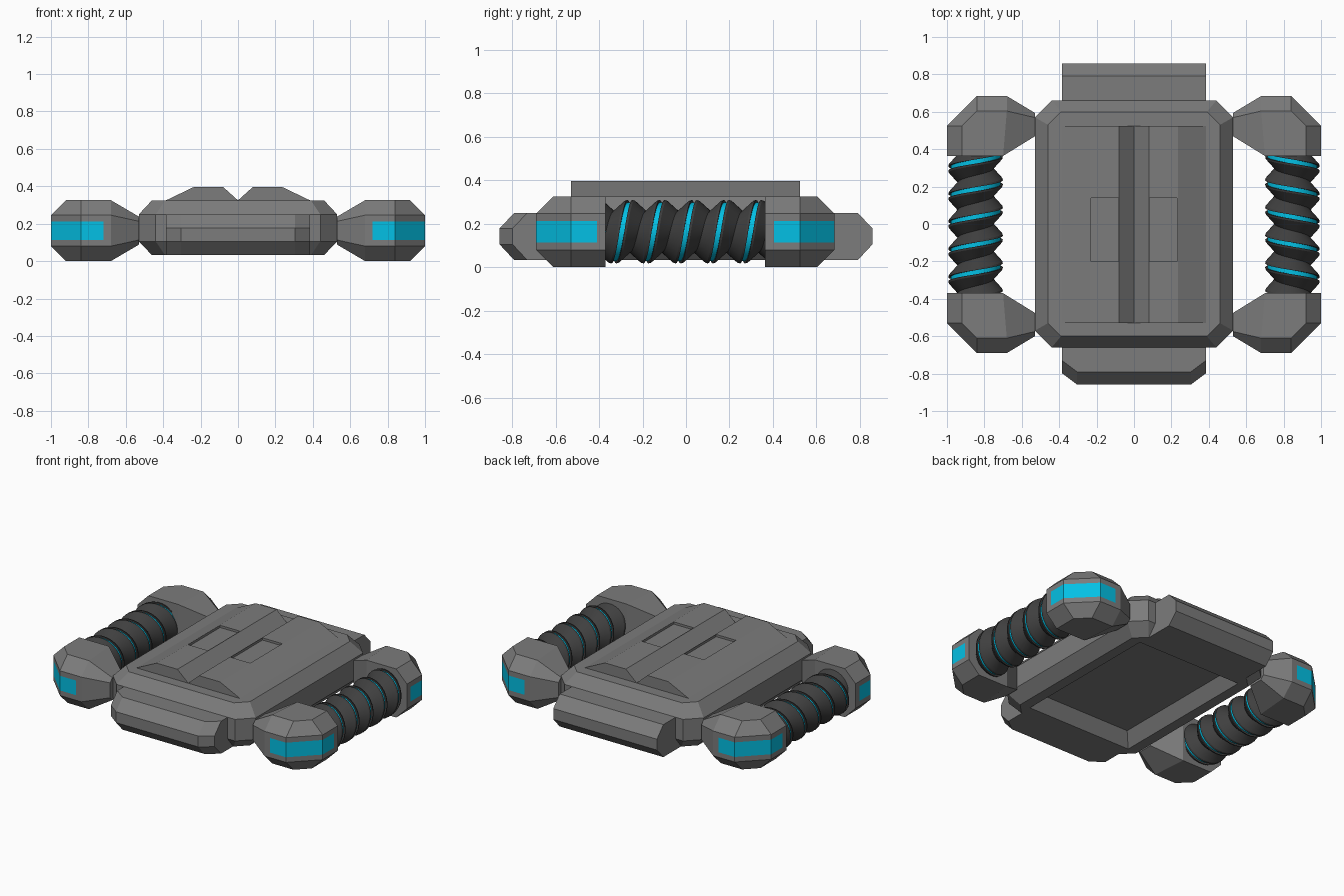
import bpy, bmesh, math

cube = bpy.data.objects.get("Cube")
if cube:
    bpy.data.objects.remove(cube, do_unlink=True)


def material(name, rgb):
    m = bpy.data.materials.new(name)
    m.use_nodes = True
    m.diffuse_color = (*rgb, 1)
    m.node_tree.nodes["Principled BSDF"].inputs["Base Color"].default_value = (*rgb, 1)
    return m


grey = material("steel grey", (0.2, 0.2, 0.2))
dark = material("dark rubber", (0.05, 0.05, 0.05))
cyan = material("glowing cyan", (0.001, 0.53, 0.78))


def finish(name, bm, *mats):
    bmesh.ops.remove_doubles(bm, verts=bm.verts, dist=0.0005)
    bmesh.ops.recalc_face_normals(bm, faces=bm.faces)
    mesh = bpy.data.meshes.new(name)
    bm.to_mesh(mesh)
    bm.free()
    for m in mats:
        mesh.materials.append(m)
    ob = bpy.data.objects.new(name, mesh)
    bpy.context.collection.objects.link(ob)
    return ob


def loft(name, rings, sx=1, sy=1, stripe=((), 0)):
    """Skin closed rings of points, cap both ends, paint one strip of faces cyan."""
    bm = bmesh.new()
    rows = [[bm.verts.new((x * sx, y * sy, z)) for x, y, z in r] for r in rings]
    n = len(rows[0])
    for k, (a, b) in enumerate(zip(rows, rows[1:])):
        for i in range(n):
            j = (i + 1) % n
            face = bm.faces.new((a[i], a[j], b[j], b[i]))
            face.material_index = int(k in stripe[0] and i == stripe[1])
    bm.faces.new(rows[0])
    bm.faces.new(rows[-1])
    return finish(name, bm, grey, cyan)


def octagon(hx, hy, c, z):
    quarter = [(hx, hy - c), (hx - c, hy)]
    pts = quarter + [(-x, y) for x, y in quarter[::-1]]
    pts += [(-x, -y) for x, y in pts]
    return [(x, y, z) for x, y in pts]


# Main body, with a sunken tray in the underside
loft("body", [
    octagon(0.34, 0.47, 0, 0.12),
    octagon(0.39, 0.52, 0, 0.032),
    octagon(0.46, 0.6, 0.07, 0.032),
    octagon(0.53, 0.66, 0.09, 0.105),
    octagon(0.53, 0.66, 0.09, 0.25),
    octagon(0.46, 0.6, 0.07, 0.325),
])

# End blocks: the front one has clipped corners
levels = [(0.032, 0.79), (0.105, 0.858), (0.178, 0.858), (0.25, 0.79)]
front_rings, back_rings = [], []
for z, y in levels:
    front_rings.append([(-0.385, -0.55, z), (-0.385, 0.06 - y, z), (-0.305, -y, z),
                        (0.305, -y, z), (0.385, 0.06 - y, z), (0.385, -0.55, z)])
    back_rings.append([(-0.385, 0.55, z), (-0.385, y, z), (0.385, y, z), (0.385, 0.55, z)])
loft("front_block", front_rings)
loft("back_block", back_rings)

# Raised top ridges either side of a V groove, each with a shallow panel recess
for side, sx in (("left", 1), ("right", -1)):
    section = [(0, 0.315), (0, 0.325), (0.08, 0.397), (0.235, 0.397), (0.385, 0.325), (0.385, 0.315)]
    ridge = loft(side + "_top_ridge",
                 [[(x, y, z) for x, z in section] for y in (-0.528, 0.524)], sx)
    cutter = loft(side + "_panel_cutter",
                  [[(0.084, -0.2, z), (0.231, -0.2, z), (0.231, 0.14, z), (0.084, 0.14, z)]
                   for z in (0.382, 0.45)], sx)
    cutter.hide_render = True
    cutter.hide_viewport = True
    cut = ridge.modifiers.new("panel recess", "BOOLEAN")
    cut.operation = "DIFFERENCE"
    cut.solver = "EXACT"
    cut.object = cutter

# Elbows: outer, chamfer and inner edges at each station round the bend,
# with a light strip along the middle of the outer faces
MID = 0.163
outer = [(1, 0.37), (1, 0.41), (1, 0.53), (0.84, 0.69), (0.72, 0.69), (0.68, 0.69), (0.53, 0.6)]
chamfer = [(0.92, 0.37), (0.92, 0.41), (0.92, 0.53), (0.84, 0.61),
           (0.72, 0.61), (0.68, 0.61), (0.53, 0.575)]
elbow = []
for o, c in zip(outer, chamfer):
    neck = o == outer[-1]
    inner = (0.53, 0.475) if neck else (0.7, 0.37)
    tall, side, strip = (0.075, 0.05, 0.03) if neck else (MID, 0.083, 0.049)
    upper = [(*o, strip), (*o, side), (*c, tall), (*inner, tall)]
    lower = [(x, y, -h) for x, y, h in reversed(upper)]
    elbow.append([(x, y, MID + h) for x, y, h in upper + lower])

for side, sx in (("left", 1), ("right", -1)):
    for end, sy in (("front", -1), ("back", 1)):
        ob = loft(f"{end}_{side}_elbow", elbow, sx, sy, stripe=((1, 2, 3), 7))
        ob.location.y = -0.006 if sy > 0 else 0


# Screw-threaded arm with a cyan line sunk in a groove along the thick crest
def screw(name, sx):
    pitch, steps, turns = 0.148, 28, 6
    half = [(pitch / 2, 0.095), (0.022, 0.143), (0.011, 0.146), (0.011, 0.134)]
    profile = [(-y, r) for y, r in half] + half[::-1]
    bm = bmesh.new()
    rows = []
    for k in range(steps * turns + 1):
        t = k / steps - 1
        a = 2 * math.pi * t
        y = -0.295 + pitch * t
        rows.append([bm.verts.new((sx * (0.847 + r * math.cos(a)), y + dy,
                                   MID + r * math.sin(a))) for dy, r in profile])
    for p, q in zip(rows, rows[1:]):
        for i in range(len(profile) - 1):
            f = bm.faces.new((p[i], p[i + 1], q[i + 1], q[i]))
            f.material_index = int(i == 3)
    ob = finish(name, bm, dark, cyan)
    bpy.ops.object.select_all(action="DESELECT")
    ob.select_set(True)
    bpy.context.view_layer.objects.active = ob
    bpy.ops.object.shade_smooth_by_angle(angle=math.radians(25))


screw("left_screw_arm", 1)
screw("right_screw_arm", -1)
